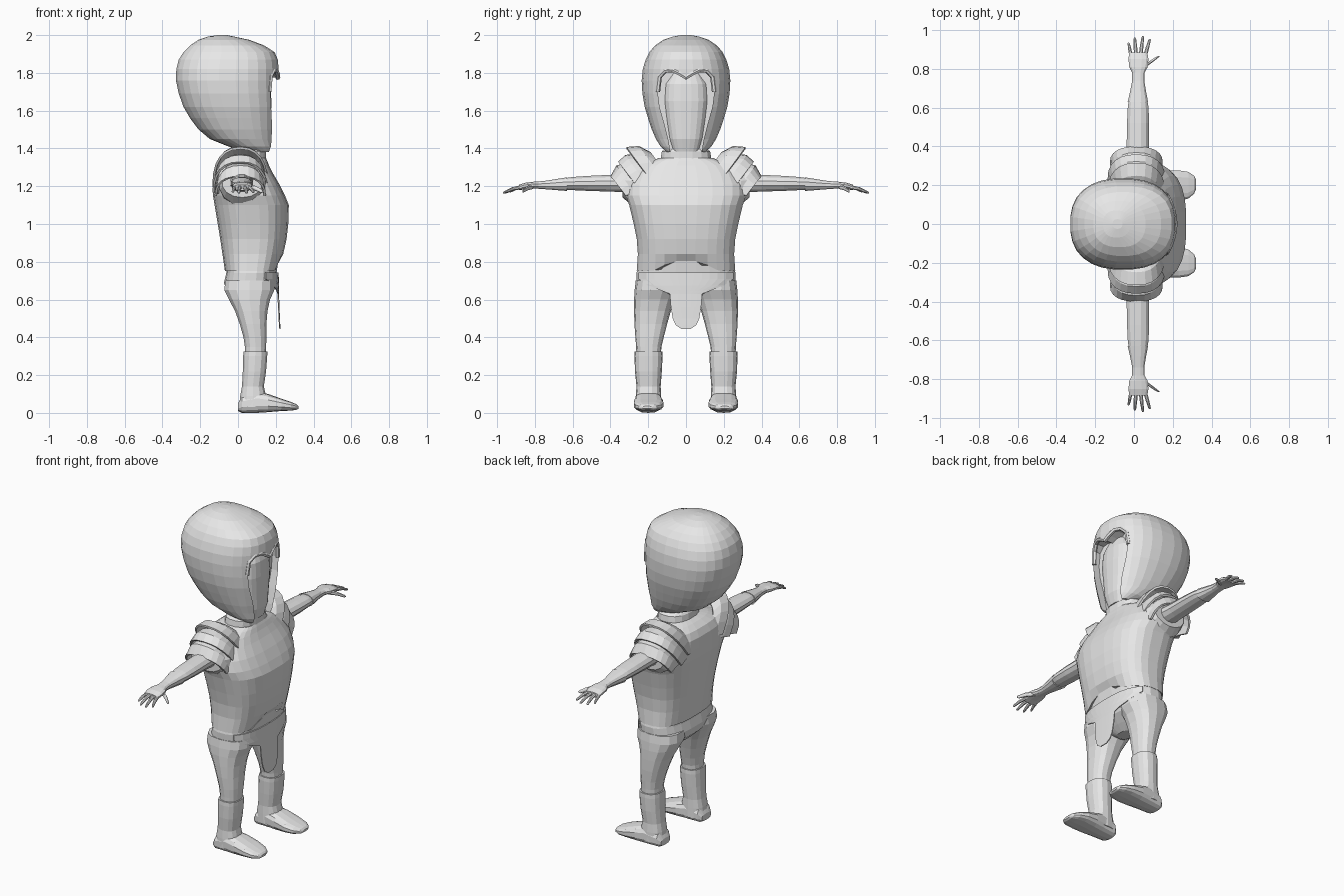
import bpy, bmesh, math

grey = bpy.data.materials.new("plain_grey")
grey.diffuse_color = (0.8, 0.8, 0.8, 1)


def make(name, verts, faces, mirror=False, solid=0):
    """Mesh object with clean normals, optional thickness and left/right mirroring."""
    me = bpy.data.meshes.new(name)
    me.from_pydata(verts, [], faces)
    bm = bmesh.new()
    bm.from_mesh(me)
    bmesh.ops.recalc_face_normals(bm, faces=bm.faces)
    bm.to_mesh(me)
    bm.free()
    me.materials.append(grey)
    ob = bpy.data.objects.new(name, me)
    bpy.context.collection.objects.link(ob)
    if solid:
        m = ob.modifiers.new("thickness", 'SOLIDIFY')
        m.thickness, m.offset = solid, 0
    if mirror:
        m = ob.modifiers.new("mirror", 'MIRROR')
        m.use_axis = (False, True, False)
        m.use_mirror_merge = False
    return ob


def power(v, p):
    return math.copysign(abs(v) ** (2 / p), v)


def skin(rows, n, closed=True):
    span = n if closed else n - 1
    return [(r * n + i, r * n + (i + 1) % n, (r + 1) * n + (i + 1) % n, (r + 1) * n + i)
            for r in range(rows - 1) for i in range(span)]


def loft(name, axis, sections, n=12, p=2.0, mirror=False, warp=None):
    """Rounded sections (position, a_low, a_high, b_low, b_high) joined along an axis."""
    verts = []
    for t, a0, a1, b0, b1 in sections:
        for i in range(n):
            g = 2 * math.pi * (i + 0.5) / n
            a = (a0 + a1) / 2 + (a1 - a0) / 2 * power(math.cos(g), p)
            b = (b0 + b1) / 2 + (b1 - b0) / 2 * power(math.sin(g), p)
            v = {'x': (t, a, b), 'y': (a, t, b), 'z': (a, b, t)}[axis]
            verts.append(warp(*v) if warp else v)
    faces = skin(len(sections), n)
    faces += [tuple(range(n)), tuple(range((len(sections) - 1) * n, len(sections) * n))]
    return make(name, verts, faces, mirror)


def body(rows):
    """Symmetric sections (z, back, front, half width)."""
    return [(z, x0, x1, -w, w) for z, x0, x1, w in rows]


# Helmet: egg shell with a sloping lower rim
helmet = loft("helmet", 'z', body([
    (1.38, 0.06, 0.185, 0.10), (1.41, -0.05, 0.195, 0.135), (1.45, -0.15, 0.20, 0.16),
    (1.50, -0.21, 0.207, 0.182), (1.56, -0.255, 0.212, 0.202), (1.62, -0.29, 0.217, 0.22),
    (1.69, -0.315, 0.217, 0.232), (1.76, -0.33, 0.217, 0.236), (1.82, -0.328, 0.217, 0.23),
    (1.87, -0.315, 0.212, 0.215), (1.91, -0.29, 0.195, 0.195), (1.945, -0.255, 0.14, 0.165),
    (1.975, -0.21, 0.06, 0.12), (1.992, -0.16, -0.02, 0.07), (2.0, -0.11, -0.06, 0.025)]),
    n=28, p=2.4)

# Heart-topped face opening cut into the helmet
half = [(0.03, 1.795), (0.07, 1.815), (0.11, 1.812), (0.14, 1.78), (0.15, 1.70),
        (0.14, 1.62), (0.112, 1.52), (0.09, 1.43), (0.08, 1.35)]
outline = [(-y, z) for y, z in reversed(half)] + [(0, 1.775)] + half
k = len(outline)
cutter = make("opening_cutter", [(x, y, z) for x in (0.13, 0.4) for y, z in outline],
              skin(2, k) + [tuple(range(k)), tuple(range(k, 2 * k))])
cutter.hide_render = True
cutter.hide_set(True)
cut = helmet.modifiers.new("face_opening", 'BOOLEAN')
cut.operation, cut.solver, cut.object = 'DIFFERENCE', 'EXACT', cutter

# Face inside the opening
loft("face", 'z', body([(1.385, 0.05, 0.155, 0.07), (1.45, 0.03, 0.172, 0.09),
                        (1.55, 0.0, 0.175, 0.108), (1.65, 0.0, 0.178, 0.12),
                        (1.74, 0.0, 0.172, 0.115), (1.80, 0.0, 0.15, 0.08)]), n=20, p=2.6)

# Raised brow along the top of the opening
brow = bpy.data.curves.new("brow_curve", 'CURVE')
brow.dimensions, brow.bevel_depth, brow.bevel_resolution = '3D', 0.013, 1
brow.use_fill_caps = True
path = [(y, z) for y, z in outline if z > 1.69]
line = brow.splines.new('POLY')
line.points.add(len(path) - 1)
for pt, (y, z) in zip(line.points, path):
    pt.co = (0.211 - 2.0 * y * y, y, z, 1)
temp = bpy.data.objects.new("brow_path", brow)
bpy.context.collection.objects.link(temp)
bpy.context.view_layer.update()
mesh = bpy.data.meshes.new_from_object(temp.evaluated_get(bpy.context.evaluated_depsgraph_get()))
bpy.data.objects.remove(temp)
mesh.materials.clear()
mesh.materials.append(grey)
for f in mesh.polygons:
    f.use_smooth = False
bpy.context.collection.objects.link(bpy.data.objects.new("brow_rim", mesh))


# Breastplate with an arched front hem
def hem(x, y, z):
    if z < 0.77 and x > 0.07:
        z += 0.055 * max(0, 1 - (y / 0.17) ** 2)
    return x, y, z


loft("breastplate", 'z', body([
    (0.752, -0.07, 0.213, 0.262), (0.84, -0.083, 0.24, 0.256), (0.92, -0.095, 0.258, 0.262),
    (1.0, -0.108, 0.267, 0.278), (1.10, -0.125, 0.27, 0.302), (1.15, -0.133, 0.25, 0.32),
    (1.21, -0.135, 0.22, 0.318), (1.27, -0.13, 0.185, 0.29), (1.31, -0.11, 0.165, 0.25),
    (1.335, -0.075, 0.155, 0.19), (1.35, -0.045, 0.148, 0.14)]), n=28, p=2.7, warp=hem)
loft("neck_collar", 'z', body([(1.32, -0.05, 0.15, 0.14), (1.385, -0.04, 0.15, 0.13),
                               (1.41, -0.02, 0.135, 0.10)]), n=16, p=2.4)

# Hips
loft("hips", 'z', body([
    (0.57, 0.02, 0.10, 0.05), (0.60, -0.02, 0.14, 0.12), (0.64, -0.06, 0.185, 0.21),
    (0.69, -0.075, 0.205, 0.262), (0.74, -0.063, 0.205, 0.264), (0.81, -0.06, 0.215, 0.245)]),
    n=24, p=2.6)

# Belt plate running down into a rounded loincloth
cols = [i / 6 - 1 for i in range(13)]
rows = [(0.742, 0.25, 0.212), (0.71, 0.25, 0.213), (0.675, 0.20, 0.214), (0.648, 0.13, 0.214),
        (0.63, 0.085, 0.214), (0.56, 0.08, 0.217), (0.50, 0.07, 0.219), (0.465, 0.055, 0.221),
        (0.445, 0.025, 0.222)]
cloth = [(0.07 + (x - 0.07) * (1 - abs(c * w / 0.272) ** 2.6) ** (1 / 2.6), c * w, z)
         for z, w, x in rows for c in cols]
make("loincloth", cloth, skin(len(rows), 13, False), solid=0.006)

# Legs, boots and feet
loft("leg", 'z', [(0.70, -0.07, 0.195, 0.03, 0.266), (0.65, -0.075, 0.195, 0.04, 0.272),
                  (0.60, -0.05, 0.172, 0.06, 0.275), (0.54, -0.018, 0.158, 0.08, 0.275),
                  (0.47, 0.008, 0.152, 0.10, 0.273), (0.40, 0.028, 0.152, 0.118, 0.268),
                  (0.35, 0.035, 0.15, 0.13, 0.264), (0.29, 0.035, 0.148, 0.134, 0.262)],
     n=14, p=2.4, mirror=True)
loft("boot", 'z', [(0.325, 0.028, 0.157, 0.125, 0.272), (0.30, 0.026, 0.156, 0.124, 0.273),
                   (0.22, 0.024, 0.15, 0.128, 0.270), (0.14, 0.02, 0.138, 0.134, 0.262),
                   (0.09, 0.01, 0.15, 0.132, 0.266), (0.03, 0.005, 0.16, 0.13, 0.268)],
     n=14, p=2.5, mirror=True)
loft("foot", 'x', [(0.0, 0.155, 0.245, 0.01, 0.05), (0.02, 0.138, 0.262, 0.0, 0.09),
                   (0.10, 0.13, 0.27, 0.0, 0.115), (0.16, 0.122, 0.276, 0.004, 0.10),
                   (0.23, 0.118, 0.278, 0.01, 0.075), (0.28, 0.13, 0.27, 0.012, 0.058),
                   (0.31, 0.155, 0.25, 0.016, 0.046), (0.32, 0.18, 0.23, 0.022, 0.036)],
     n=14, p=2.8, mirror=True)

# Arms with gauntlets
loft("sleeve", 'y', [(0.20, -0.10, 0.15, 1.08, 1.33), (0.29, -0.10, 0.15, 1.10, 1.31),
                     (0.335, -0.085, 0.13, 1.14, 1.29)], n=14, mirror=True)
loft("arm", 'y', [(0.28, -0.045, 0.085, 1.165, 1.275), (0.40, -0.04, 0.08, 1.17, 1.262),
                  (0.52, -0.038, 0.08, 1.174, 1.256), (0.60, -0.034, 0.077, 1.178, 1.25),
                  (0.67, -0.024, 0.066, 1.182, 1.24)], n=12, mirror=True)
loft("gauntlet", 'y', [(0.63, -0.034, 0.074, 1.174, 1.248), (0.68, -0.022, 0.064, 1.178, 1.24),
                       (0.74, -0.01, 0.054, 1.183, 1.23), (0.78, -0.01, 0.056, 1.186, 1.226),
                       (0.81, -0.026, 0.072, 1.187, 1.224), (0.85, -0.03, 0.076, 1.184, 1.219),
                       (0.885, -0.026, 0.07, 1.178, 1.208)], n=12, p=2.4, mirror=True)


# Fingers: three-section tapered tubes from knuckle to tip
def finger(name, base, tip, r):
    secs = []
    for t, s, arch in ((0, 1, 0), (0.5, 0.9, 0.005), (0.93, 0.65, 0), (1, 0.3, 0)):
        x, y, z = (b + (e - b) * t for b, e in zip(base, tip))
        secs.append((y, x - r * s, x + r * s, z + arch - r * s, z + arch + r * s))
    loft(name, 'y', secs, n=8, mirror=True)


finger("little_finger", (-0.016, 0.87, 1.194), (-0.028, 0.935, 1.17), 0.010)
finger("ring_finger", (0.010, 0.87, 1.196), (0.004, 0.962, 1.165), 0.011)
finger("middle_finger", (0.034, 0.87, 1.196), (0.046, 0.97, 1.165), 0.011)
finger("index_finger", (0.058, 0.87, 1.194), (0.082, 0.955, 1.17), 0.011)
finger("thumb", (0.050, 0.81, 1.198), (0.128, 0.866, 1.172), 0.014)

# Shoulder guards: three overlapping arched bands leaning outward
bands = [("upper", (0.19, 1.375, 0.115, 0.17), (0.25, 1.407, 0.13, 0.19),
          (0.315, 1.402, 0.142, 0.20)),
         ("middle", (0.27, 1.365, 0.125, 0.18), (0.32, 1.36, 0.135, 0.18),
          (0.355, 1.325, 0.142, 0.16)),
         ("lower", (0.31, 1.32, 0.115, 0.16), (0.365, 1.305, 0.125, 0.14),
          (0.395, 1.25, 0.13, 0.10))]
for label, *arcs in bands:
    verts = []
    for y, top, rx, drop in arcs:
        for i in range(13):
            a = math.pi * (i / 12 - 0.5)
            d = drop * (1 - power(math.cos(a), 2.4))
            verts.append((0.012 + rx * power(math.sin(a), 2.4), y - 0.75 * d, top - d))
    make("shoulder_guard_" + label, verts, skin(3, 13, False), mirror=True, solid=0.012)
